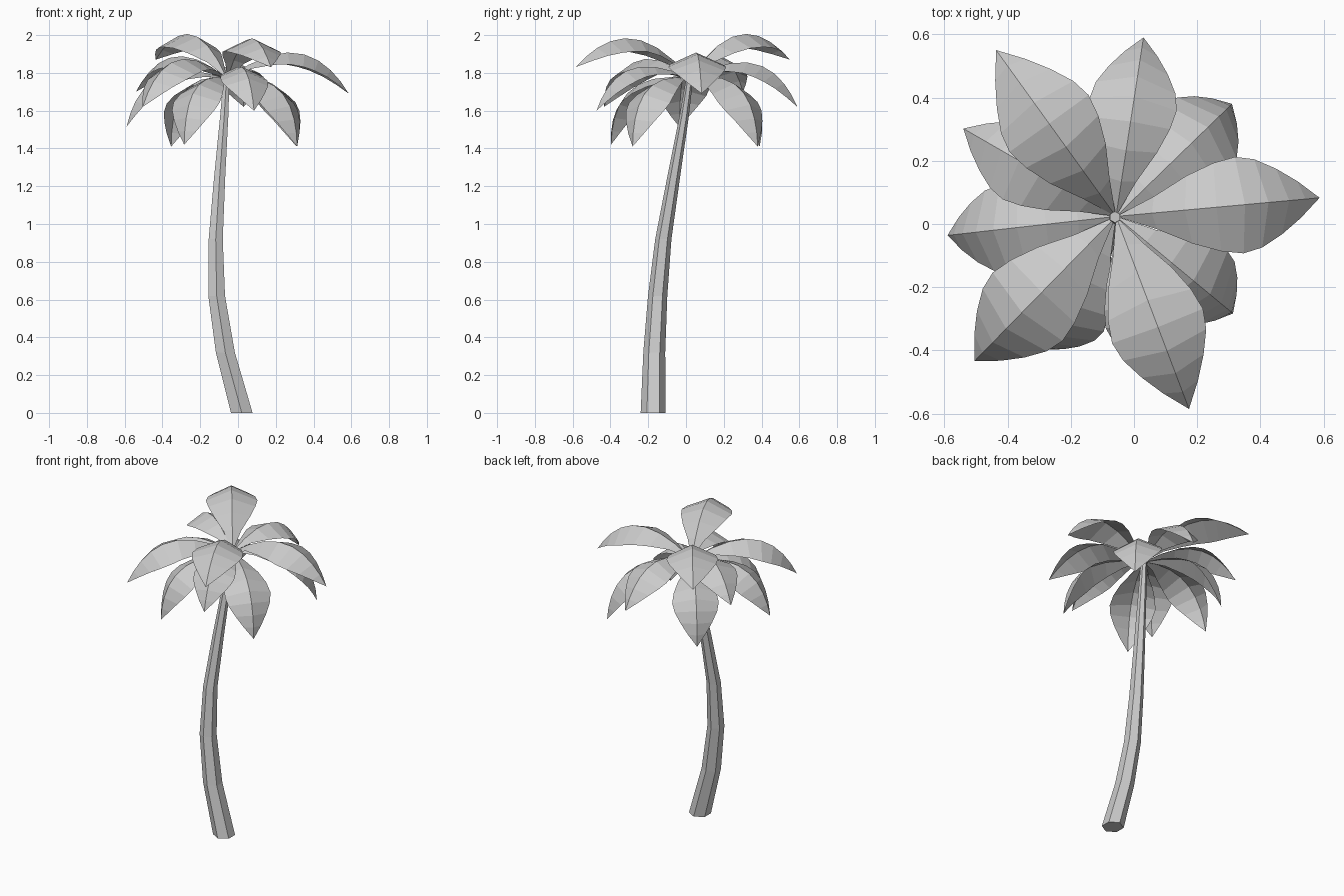
import bpy, bmesh, math
from mathutils import Vector

cube = bpy.data.objects.get("Cube")
if cube:
    bpy.data.objects.remove(cube, do_unlink=True)

grey = bpy.data.materials.new("plain_grey")
grey.use_nodes = True
COLOUR = (0.6, 0.6, 0.6, 1)
grey.diffuse_color = COLOUR
grey.node_tree.nodes["Principled BSDF"].inputs["Base Color"].default_value = COLOUR


def finish(bm, name):
    mesh = bpy.data.meshes.new(name)
    bm.to_mesh(mesh)
    bm.free()
    mesh.materials.append(grey)
    obj = bpy.data.objects.new(name, mesh)
    bpy.context.collection.objects.link(obj)
    return obj


# Curved, tapering six-sided trunk: x, y, z, radius of each ring
RINGS = [(0.02, -0.174, 0, 0.066), (-0.067, -0.168, 0.32, 0.058),
         (-0.113, -0.15, 0.62, 0.051), (-0.118, -0.12, 0.92, 0.043),
         (-0.097, -0.065, 1.25, 0.034), (-0.073, -0.01, 1.57, 0.025),
         (-0.06, 0.022, 1.79, 0.018)]
bm = bmesh.new()
rows = []
for x, y, z, r in RINGS:
    angles = [math.pi / 2 + i * math.pi / 3 for i in range(6)]
    rows.append([bm.verts.new((x + r * math.cos(a), y + r * math.sin(a), z))
                 for a in angles])
for low, high in zip(rows, rows[1:]):
    for i in range(6):
        j = (i + 1) % 6
        bm.faces.new((low[i], low[j], high[j], high[i]))
bm.faces.new(rows[0][::-1])
bm.faces.new(rows[-1])
finish(bm, "trunk")

# Leaf outline: position along the chord and half width, for a unit chord
OUTLINE = [(0, 0), (0.16, 0.08), (0.31, 0.165), (0.46, 0.215), (0.6, 0.235),
           (0.72, 0.215), (0.83, 0.16), (0.92, 0.09), (1, 0)]
ARCH, FOLD = 0.275, 0.45
CROWN = Vector((-0.057, 0.024, 1.77))


def arch(s):
    return ARCH * 4 * s * (1 - s) * (0.85 + 0.3 * s)


def leaf(name, tip):
    """Arched leaf folded along its midrib, from the crown to the tip."""
    chord = Vector(tip) - CROWN
    size = chord.length
    along = chord.normalized()
    side = Vector((0, 0, 1)).cross(along).normalized()
    up = along.cross(side)
    bm = bmesh.new()
    rows = []
    for s, w in OUTLINE:
        rib = CROWN + size * (along * s + up * arch(s))
        slope = (arch(s + 0.01) - arch(s - 0.01)) / 0.02
        normal = (up - along * slope).normalized()
        points = [rib + size * w * (side * k - normal * FOLD) for k in (1, -1)]
        if w == 0:
            rows.append([bm.verts.new(rib)] * 3)
        else:
            rows.append([bm.verts.new(p) for p in (points[0], rib, points[1])])
    for a, b in zip(rows, rows[1:]):
        for i in range(2):
            corners = list(dict.fromkeys((a[i + 1], b[i + 1], b[i], a[i])))
            bm.faces.new(corners)
    finish(bm, name)


# Three tiers of leaves, given by their tips
TIERS = {
    "upper_leaf": [(-0.436, 0.55, 1.87), (0.587, 0.083, 1.69),
                   (0.174, -0.585, 1.83), (-0.505, -0.434, 1.62)],
    "middle_leaf": [(0.03, 0.59, 1.62), (-0.54, 0.302, 1.7),
                    (-0.59, -0.036, 1.515), (0.085, -0.474, 1.6)],
    "lower_leaf": [(0.31, 0.38, 1.41), (0.313, -0.283, 1.41),
                   (-0.285, -0.397, 1.42), (-0.354, 0.39, 1.41)],
}
for tier, tips in TIERS.items():
    for n, tip in enumerate(tips, 1):
        leaf(f"{tier}_{n}", tip)
